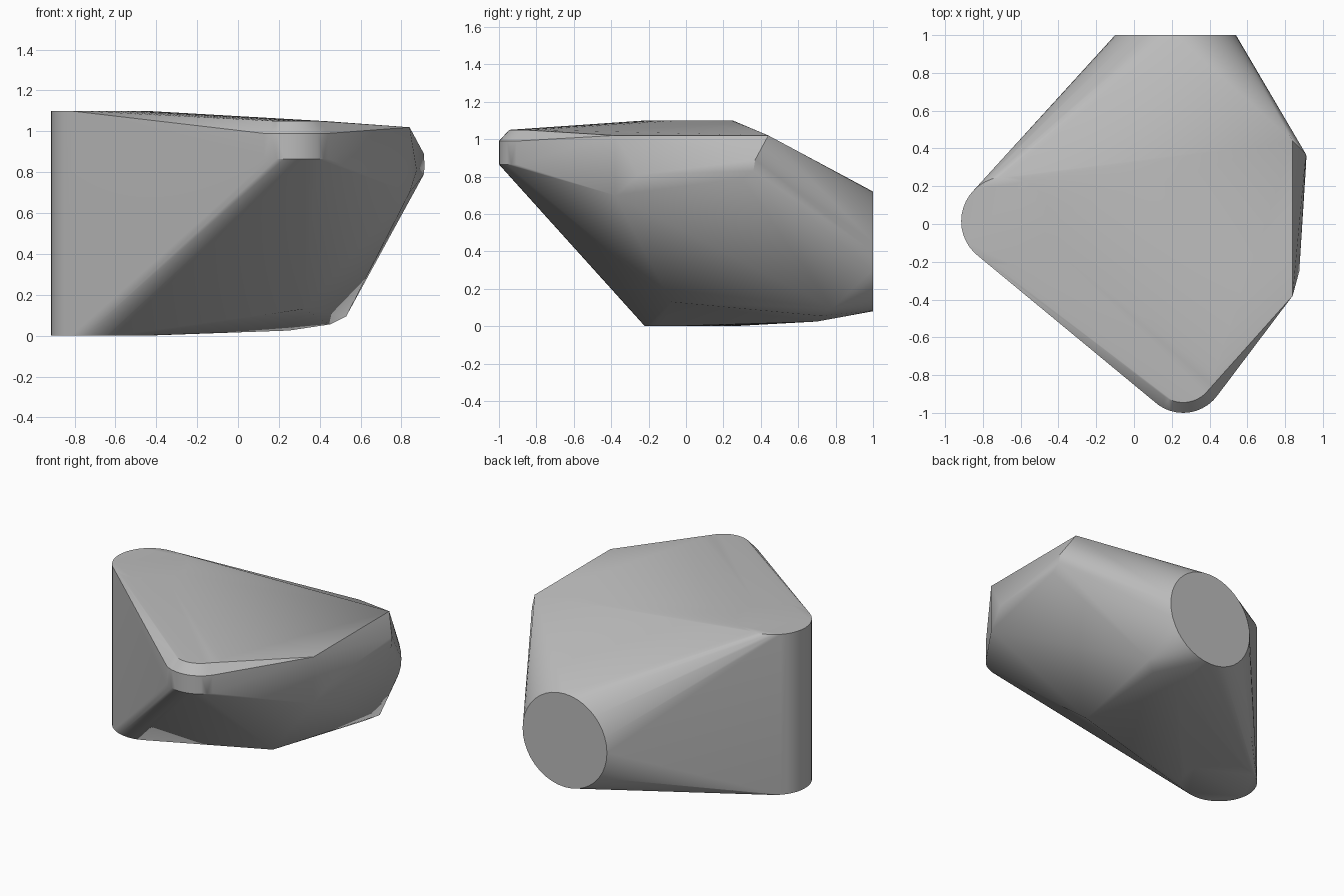
import bpy, bmesh
from math import sin, cos, pi, radians
from mathutils import Vector

cube = bpy.data.objects.get("Cube")
if cube:
    bpy.data.objects.remove(cube, do_unlink=True)

# One plain grey
grey = bpy.data.materials.new("plain_grey")
grey.use_nodes = True
grey.diffuse_color = (0.5, 0.5, 0.5, 1)
bsdf = next(n for n in grey.node_tree.nodes if n.type == 'BSDF_PRINCIPLED')
bsdf.inputs["Base Color"].default_value = grey.diffuse_color

X, Y, Z = Vector((1, 0, 0)), Vector((0, 1, 0)), Vector((0, 0, 1))


def ring(centre, radius, u, v, n=40):
    """Points of a circle spanned by the axes u and v."""
    return [Vector(centre) + radius * (u * cos(2 * pi * i / n) + v * sin(2 * pi * i / n))
            for i in range(n)]


# Upright round column on the right side
points = [p for z in (0, 1.1) for p in ring((-0.68, 0.015, z), 0.235, X, Y)]

# Rounded front nose with a chamfered top
for z, r in ((0.865, 0.225), (0.99, 0.225), (1.05, 0.17)):
    points += ring((0.26, -0.775, z), r, X, Y)

# Flat round disc at the back
points += ring((0.22, 1.0, 0.4), 0.32, X, Z)

# Corners of the left side facet
points += [Vector(p) for p in (
    (0.84, -0.38, 0.70), (0.84, -0.38, 1.02), (0.84, 0.44, 1.02),
    (0.875, -0.25, 0.81), (0.91, 0.30, 0.79), (0.913, 0.36, 0.83), (0.91, 0.37, 0.89))]

# Corners of the underside
points += [Vector(p) for p in (
    (0.32, -0.08, 0.13), (0.25, 0.70, 0.025), (0.45, 0.72, 0.055), (0.53, 0.78, 0.095))]

# Wrap the profiles in one convex skin
bm = bmesh.new()
for p in points:
    bm.verts.new(p)
hull = bmesh.ops.convex_hull(bm, input=bm.verts[:])
spare = {g for g in hull["geom_interior"] + hull["geom_unused"]
         if isinstance(g, bmesh.types.BMVert)}
bmesh.ops.delete(bm, geom=list(spare), context='VERTS')
bmesh.ops.dissolve_limit(bm, angle_limit=radians(0.5), verts=bm.verts[:], edges=bm.edges[:])
bmesh.ops.recalc_face_normals(bm, faces=bm.faces[:])
mesh = bpy.data.meshes.new("faceted_body")
bm.to_mesh(mesh)
bm.free()
mesh.materials.append(grey)

body = bpy.data.objects.new("faceted_body", mesh)
bpy.context.collection.objects.link(body)
bpy.ops.object.select_all(action='DESELECT')
body.select_set(True)
bpy.context.view_layer.objects.active = body
bpy.ops.object.shade_smooth_by_angle(angle=radians(30))
